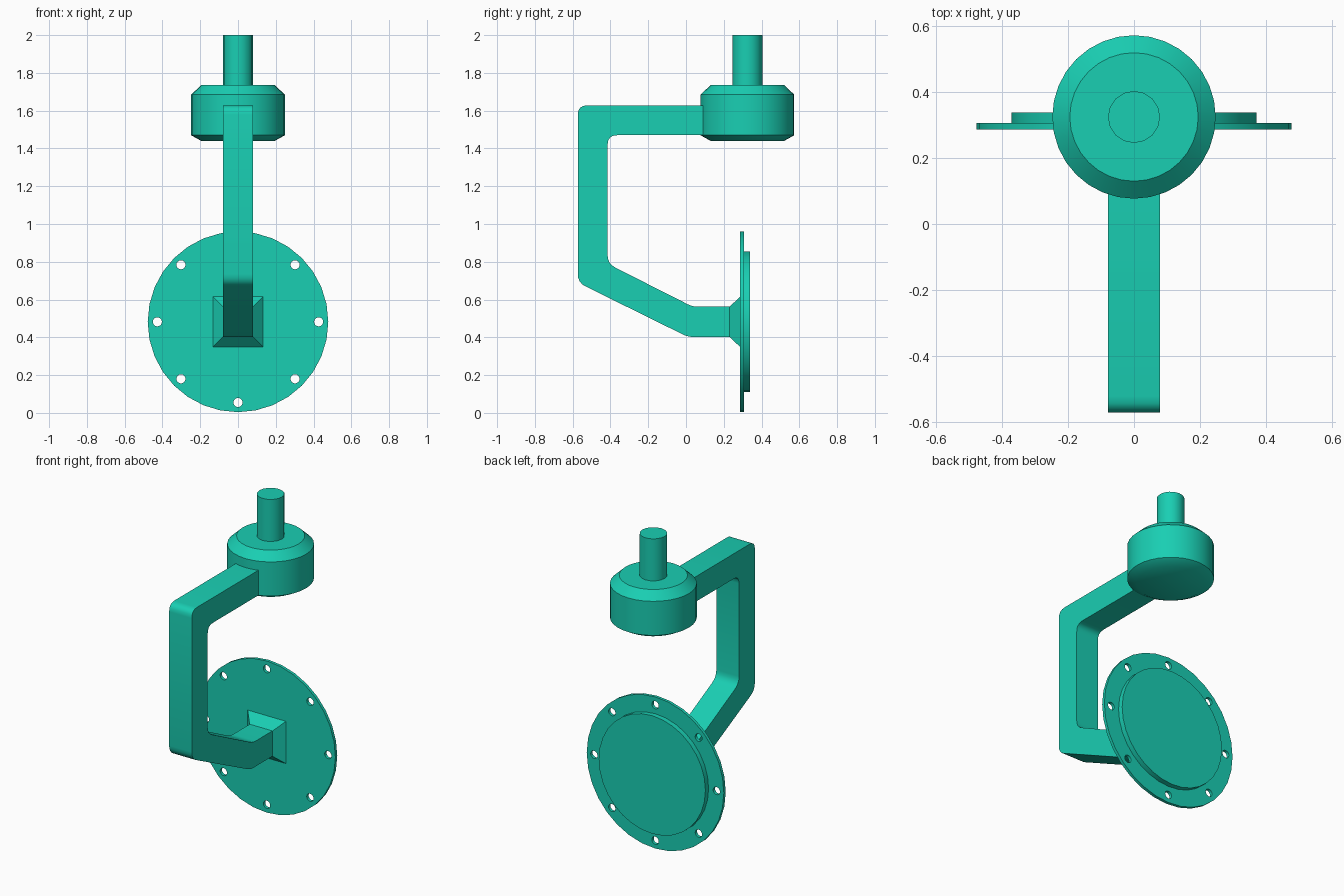
import bpy, bmesh
from math import sin, cos, tau, radians
from mathutils import Vector

if "Cube" in bpy.data.objects:
    bpy.data.objects.remove(bpy.data.objects["Cube"])

mat = bpy.data.materials.new("teal")
mat.diffuse_color = (0.01, 0.62, 0.45, 1)
mat.use_nodes = True
mat.node_tree.nodes["Principled BSDF"].inputs["Base Color"].default_value = mat.diffuse_color


def make(name, bm, smooth=False):
    bmesh.ops.recalc_face_normals(bm, faces=bm.faces)
    me = bpy.data.meshes.new(name)
    bm.to_mesh(me)
    bm.free()
    ob = bpy.data.objects.new(name, me)
    bpy.context.collection.objects.link(ob)
    me.materials.append(mat)
    if smooth:
        bpy.ops.object.select_all(action='DESELECT')
        ob.select_set(True)
        bpy.context.view_layer.objects.active = ob
        bpy.ops.object.shade_smooth_by_angle(angle=radians(30))
    return ob


def loft(bm, rings):
    """Capped skin through rings with equal point counts."""
    rings = [[bm.verts.new(p) for p in r] for r in rings]
    n = len(rings[0])
    for a, b in zip(rings, rings[1:]):
        for i in range(n):
            j = (i + 1) % n
            bm.faces.new((a[i], a[j], b[j], b[i]))
    bm.faces.new(rings[0])
    bm.faces.new(rings[-1])


def circle_z(r, z, n, y=0.325):
    return [(r * cos(tau * i / n), y + r * sin(tau * i / n), z) for i in range(n)]


def circle_y(r, y, n, x=0, z=0.482):
    return [(x + r * cos(tau * i / n), y, z + r * sin(tau * i / n)) for i in range(n)]


def rounded(points, steps=4):
    """Round the (y, z, radius) corners of a closed profile."""
    out = []
    for i, (y, z, r) in enumerate(points):
        p = Vector((y, z))
        if r == 0:
            out.append(p)
            continue
        a = (Vector(points[i - 1][:2]) - p).normalized()
        b = (Vector(points[(i + 1) % len(points)][:2]) - p).normalized()
        for s in range(steps + 1):
            t = s / steps
            out.append(p + a * r * (1 - t) ** 2 + b * r * t ** 2)
    return out


# Chamfered swivel hub
bm = bmesh.new()
loft(bm, [circle_z(r, z, 32) for r, z in
          ((0.195, 1.44), (0.248, 1.47), (0.248, 1.685), (0.195, 1.735))])
make("swivel_hub", bm, True)

# Mounting pin
bm = bmesh.new()
loft(bm, [circle_z(0.079, z, 16) for z in (1.70, 2.0)])
make("mounting_pin", bm, True)

# Bent square arm
profile = rounded([(0.2, 1.628, 0), (-0.573, 1.628, 0.05), (-0.573, 0.69, 0.045),
                   (0.01, 0.402, 0.03), (0.23, 0.402, 0), (0.23, 0.562, 0),
                   (0.035, 0.562, 0.03), (-0.415, 0.79, 0.045),
                   (-0.415, 1.47, 0.05), (0.2, 1.47, 0)])
bm = bmesh.new()
loft(bm, [[(x, p.x, p.y) for p in profile] for x in (-0.079, 0.079)])
make("bent_arm", bm, True)

# Flared foot joining arm to flange
bm = bmesh.new()
loft(bm, [[(sx * h, y, 0.482 + sz * h) for sx, sz in ((-1, -1), (1, -1), (1, 1), (-1, 1))]
          for h, y in ((0.080, 0.23), (0.134, 0.288))])
make("arm_flare", bm)

# Flange with eight bolt holes
bm = bmesh.new()
loft(bm, [circle_y(0.478, y, 32) for y in (0.287, 0.306)])
flange = make("flange", bm)
bm = bmesh.new()
for hx, _, hz in circle_y(0.427, 0, 8):
    loft(bm, [circle_y(0.024, y, 16, hx, hz) for y in (0.2, 0.4)])
cutter = make("hole_cutter", bm)
cutter.hide_render = True
mod = flange.modifiers.new("holes", 'BOOLEAN')
mod.operation = 'DIFFERENCE'
mod.solver = 'EXACT'
mod.object = cutter
bpy.ops.object.select_all(action='DESELECT')
bpy.context.view_layer.objects.active = flange
flange.select_set(True)
bpy.ops.object.modifier_apply(modifier="holes")
bpy.data.objects.remove(cutter)
bpy.ops.object.shade_smooth_by_angle(angle=radians(30))

# Raised face on the back of the flange
bm = bmesh.new()
loft(bm, [circle_y(0.372, y, 32) for y in (0.30, 0.338)])
make("raised_face", bm, True)
